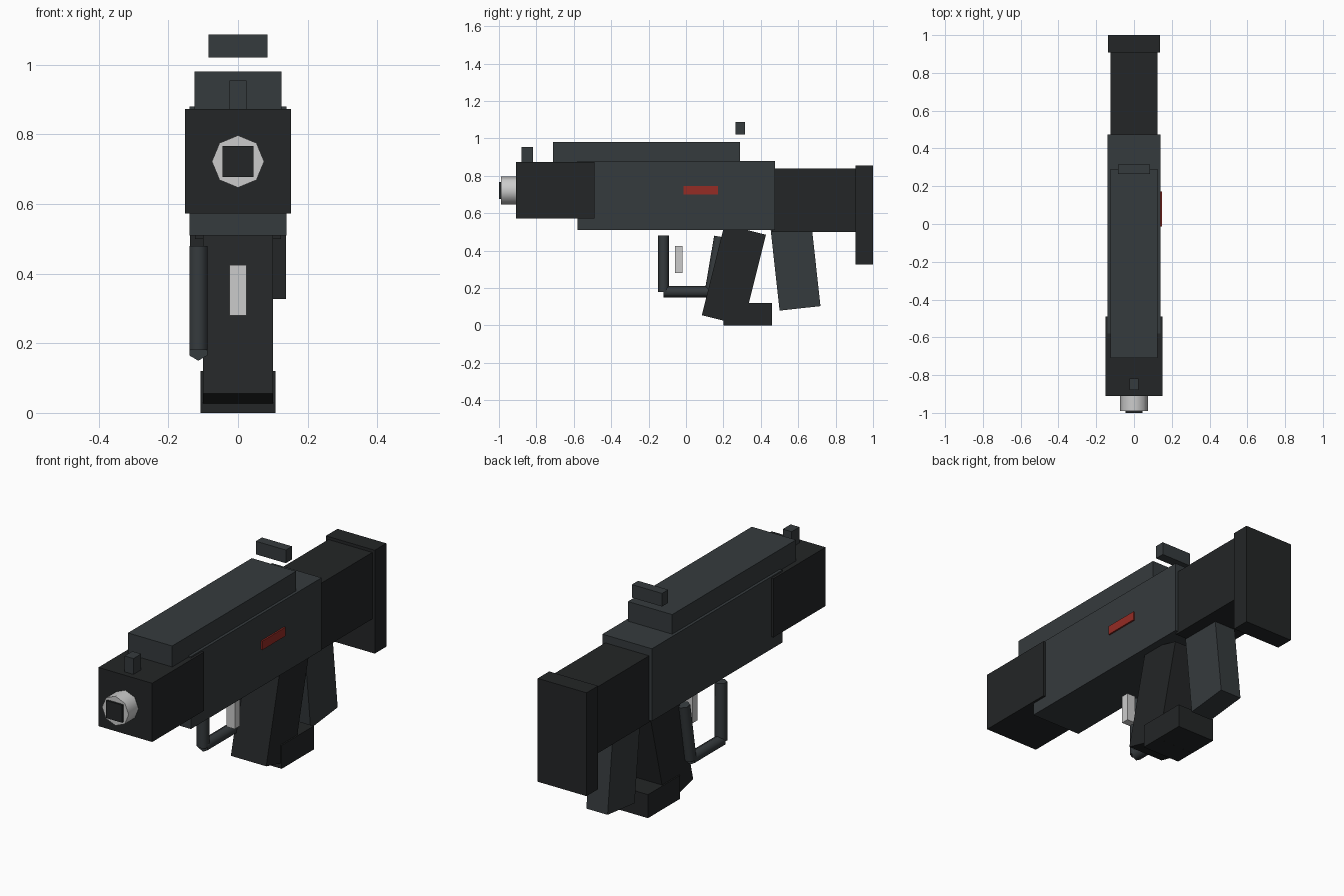
import bpy, bmesh, math
from mathutils import Matrix

if "Cube" in bpy.data.objects:
    bpy.data.objects.remove(bpy.data.objects["Cube"])


def material(name, r, g, b):
    m = bpy.data.materials.new(name)
    m.diffuse_color = (r, g, b, 1)
    m.use_nodes = True
    m.node_tree.nodes["Principled BSDF"].inputs["Base Color"].default_value = m.diffuse_color
    return m


DARK = material("dark_polymer", 0.017, 0.019, 0.02)
STEEL = material("blued_steel", 0.036, 0.043, 0.047)
RED = material("red_switch", 0.3, 0.025, 0.018)


def finish(name, bm, mat, matrix):
    me = bpy.data.meshes.new(name)
    bm.to_mesh(me)
    bm.free()
    ob = bpy.data.objects.new(name, me)
    bpy.context.collection.objects.link(ob)
    ob.matrix_world = matrix
    if mat:
        me.materials.append(mat)
    return ob


def block(name, size, centre, mat=None, tilt=0):
    bm = bmesh.new()
    bmesh.ops.create_cube(bm, size=1)
    bmesh.ops.scale(bm, vec=size, verts=bm.verts)
    rot = Matrix.Rotation(math.radians(tilt), 4, 'X')
    return finish(name, bm, mat, Matrix.Translation(centre) @ rot)


def span(name, half_x, y0, y1, z0, z1, mat=None, x=0):
    return block(name, (2 * half_x, y1 - y0, z1 - z0),
                 (x, (y0 + y1) / 2, (z0 + z1) / 2), mat)


def rod(name, x, start, end, radius, sides, mat=None):
    """Smooth-sided rod in the plane x = const, from (y, z) to (y, z)."""
    dy, dz = end[0] - start[0], end[1] - start[1]
    bm = bmesh.new()
    bmesh.ops.create_cone(bm, cap_ends=True, segments=sides, radius1=radius,
                          radius2=radius, depth=math.hypot(dy, dz))
    mid = (x, (start[0] + end[0]) / 2, (start[1] + end[1]) / 2)
    ob = finish(name, bm, mat, Matrix.Translation(mid)
                @ Matrix.Rotation(math.atan2(-dy, dz), 4, 'X'))
    bpy.ops.object.select_all(action='DESELECT')
    ob.select_set(True)
    bpy.context.view_layer.objects.active = ob
    bpy.ops.object.shade_smooth_by_angle(angle=math.radians(65))
    return ob


# Body
span("receiver", 0.14, -0.58, 0.475, 0.51, 0.88, STEEL)
span("top_cover", 0.125, -0.71, 0.29, 0.86, 0.98, STEEL)
span("handguard", 0.152, -0.91, -0.49, 0.573, 0.873, DARK)
span("stock", 0.124, 0.46, 0.92, 0.50, 0.84, DARK)
span("butt_plate", 0.138, 0.907, 1.0, 0.327, 0.855, DARK)

# Muzzle
rod("barrel", 0, (-0.99, 0.722), (-0.88, 0.722), 0.075, 8)
span("bore", 0.045, -1.0, -0.90, 0.677, 0.767, DARK)

# Sights
span("front_sight", 0.025, -0.88, -0.817, 0.86, 0.954, STEEL)
span("rear_sight", 0.085, 0.265, 0.315, 1.02, 1.087, STEEL)

# Grip, base and magazine
block("grip", (0.2, 0.228, 0.5), (0, 0.256, 0.27), DARK, -14)
span("grip_base", 0.107, 0.2, 0.46, 0, 0.12, DARK)
block("magazine", (0.12, 0.22, 0.45), (0, 0.585, 0.315), STEEL, 6.3)

# Trigger, its guard and the selector switch
span("trigger", 0.024, -0.06, -0.02, 0.28, 0.425)
path = [(-0.12, 0.48), (-0.12, 0.18), (0.13, 0.18), (0.18, 0.475)]
for i, label in enumerate(("front", "bottom", "rear")):
    rod("trigger_guard_" + label, -0.114, path[i], path[i + 1], 0.03, 6, STEEL)
span("selector_switch", 0.011, -0.013, 0.172, 0.70, 0.745, RED, x=0.137)
